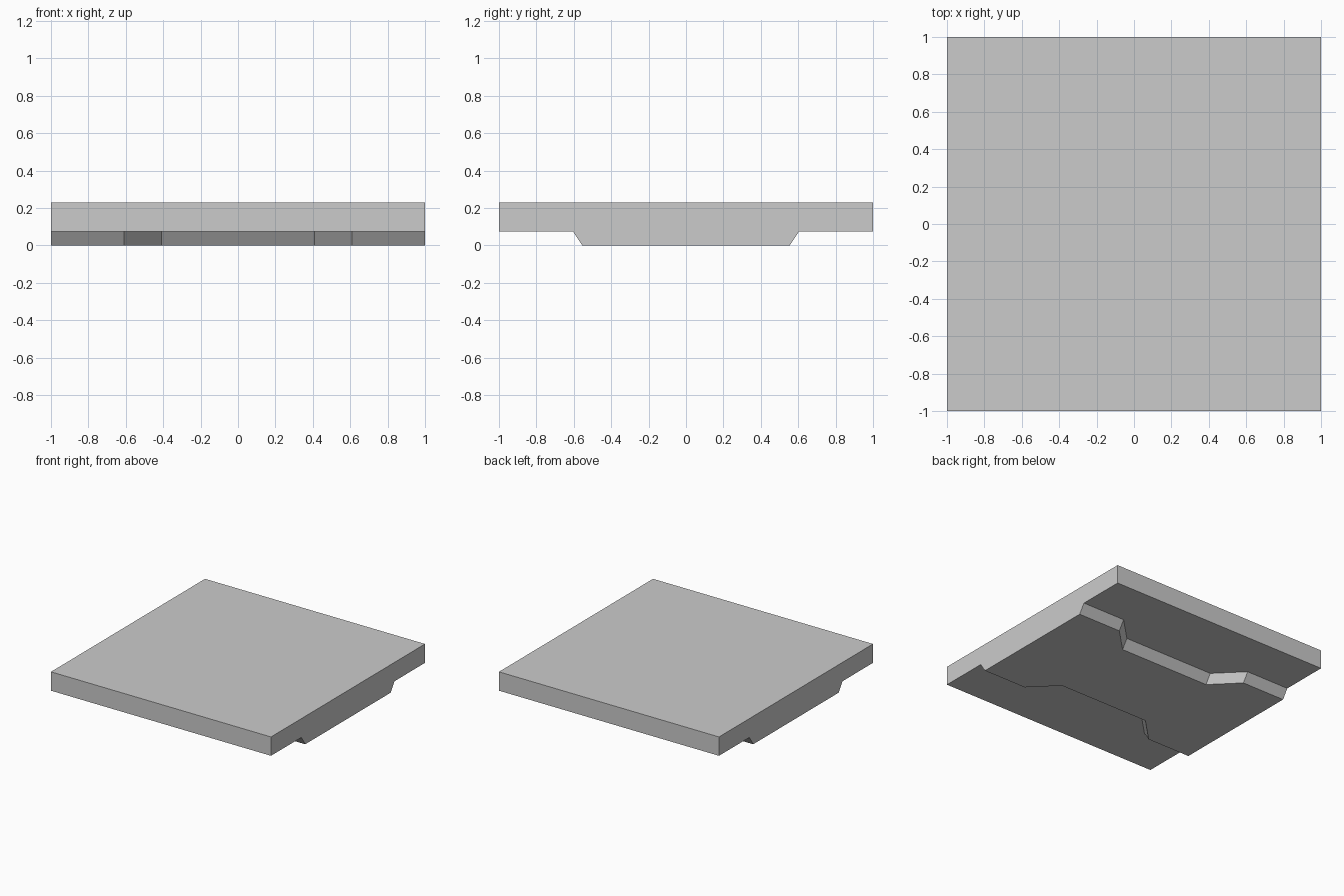
import bpy, bmesh, math

if "Cube" in bpy.data.objects:
    bpy.data.objects.remove(bpy.data.objects["Cube"])

TOP, LEDGE = 0.23, 0.075
SLOPE = 0.05            # inward lean of the rib walls
# stations along x: (x, half width of the rib where it meets the slab)
STATIONS = [(-1, .605), (-.61, .605), (-.41, .405), (.41, .405), (.61, .605), (1, .605)]


def section(w):
    """Slab with a tapered rib beneath it, as a y-z outline."""
    half = [(w - SLOPE, 0), (w, LEDGE), (1, LEDGE), (1, TOP)]
    return half + [(-y, z) for y, z in reversed(half)]


# Loft the sections into one closed floor tile
bm = bmesh.new()
rings = [[bm.verts.new((x, y, z)) for y, z in section(w)] for x, w in STATIONS]
for a, b in zip(rings, rings[1:]):
    for i in range(len(a)):
        j = (i + 1) % len(a)
        bm.faces.new((a[i], a[j], b[j], b[i]))
bm.faces.new(rings[0])
bm.faces.new(rings[-1])

# Merge coplanar strips into single flat faces
bmesh.ops.recalc_face_normals(bm, faces=bm.faces)
bmesh.ops.dissolve_limit(bm, angle_limit=math.radians(1), verts=bm.verts, edges=bm.edges)
bmesh.ops.recalc_face_normals(bm, faces=bm.faces)

mesh = bpy.data.meshes.new("floor_tile")
bm.to_mesh(mesh)
bm.free()
bpy.context.collection.objects.link(bpy.data.objects.new("floor_tile", mesh))
